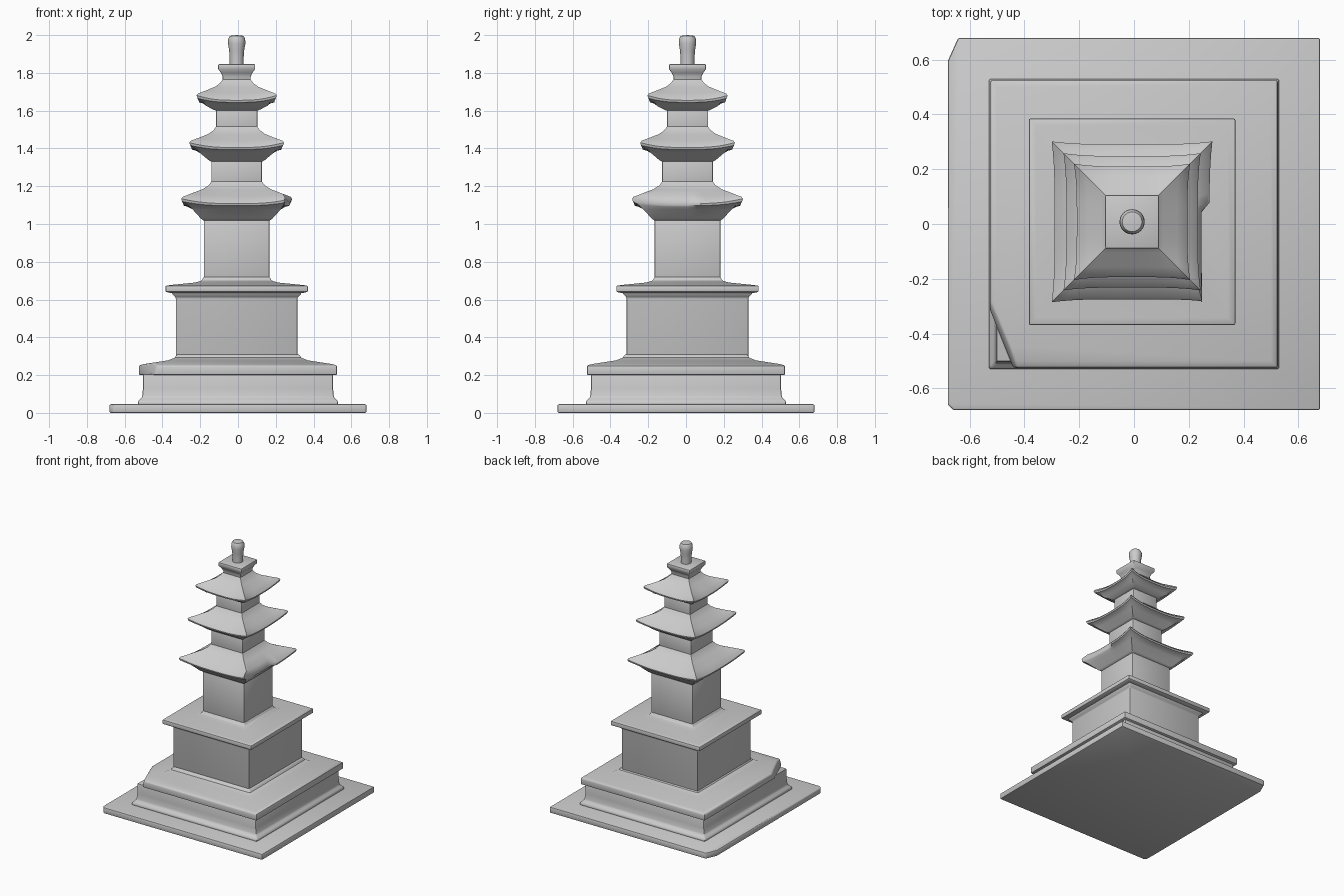
import bpy
import bmesh
import math
from mathutils import Vector, Matrix

old = bpy.data.objects.get("Cube")
if old:
    bpy.data.objects.remove(old, do_unlink=True)

stone = bpy.data.materials.new("grey stone")
stone.use_nodes = True
GREY = (0.6, 0.6, 0.6, 1)
stone.diffuse_color = GREY
stone.node_tree.nodes["Principled BSDF"].inputs["Base Color"].default_value = GREY

AXIS = (-0.007, 0.008)  # the tower sits slightly off the plinth centre


def finish(bm, name, bevel=0.0):
    bmesh.ops.recalc_face_normals(bm, faces=bm.faces[:])
    mesh = bpy.data.meshes.new(name)
    bm.to_mesh(mesh)
    bm.free()
    obj = bpy.data.objects.new(name, mesh)
    bpy.context.collection.objects.link(obj)
    mesh.materials.append(stone)
    bpy.ops.object.select_all(action='DESELECT')
    obj.select_set(True)
    bpy.context.view_layer.objects.active = obj
    if bevel:
        mod = obj.modifiers.new("worn edges", 'BEVEL')
        mod.width = bevel
        mod.segments = 2
        mod.limit_method = 'ANGLE'
        mod.angle_limit = math.radians(40)
        bpy.ops.object.modifier_apply(modifier=mod.name)
    bpy.ops.object.shade_smooth_by_angle(angle=math.radians(38))
    return obj


def loft(profile, sides=4, steps=1, centre=AXIS):
    """Stack rings of (half width, height, corner lift)."""
    bm = bmesh.new()
    rings = []
    for half, z, *lift in profile:
        up = lift[0] if lift else 0
        ring = []
        for k in range(4):
            turn = Matrix.Rotation(k * math.pi / 2, 3, 'Z')
            for i in range(steps):
                t = 2 * i / steps - 1
                reach = half + 0.4 * up * abs(t) ** 4
                p = turn @ Vector((reach * t, -reach, z + up * abs(t) ** 3))
                ring.append(bm.verts.new(p + Vector((*centre, 0))))
        rings.append(ring)
    count = len(rings[0])
    for a, b in zip(rings, rings[1:]):
        for i in range(count):
            j = (i + 1) % count
            bm.faces.new((a[i], a[j], b[j], b[i]))
    bm.faces.new(rings[0][::-1])
    bm.faces.new(rings[-1])
    return bm


def chip(bm, point, normal):
    """Break off everything on the normal's side of a plane."""
    geom = bm.verts[:] + bm.edges[:] + bm.faces[:]
    cut = bmesh.ops.bisect_plane(bm, geom=geom, plane_co=point, plane_no=normal,
                                 clear_outer=True)["geom_cut"]
    edges = [e for e in cut if isinstance(e, bmesh.types.BMEdge)]
    bmesh.ops.holes_fill(bm, edges=edges, sides=0)


# Ground slab with worn corners
slab = loft([(0.68, 0), (0.68, 0.046)], centre=(0, 0))
chip(slab, (-0.66, 0.64, 0), (-0.9, 0.4, 0))
chip(slab, (-0.67, -0.67, 0), (-1, -1, 0))
finish(slab, "ground_slab", 0.008)

# Lower base: foot moulding and wall, then a sloping cap with a broken corner
finish(loft([(0.53, 0.04), (0.53, 0.062), (0.508, 0.082), (0.503, 0.13),
             (0.503, 0.205)], centre=(0, 0)), "lower_base", 0.008)
cap = loft([(0.525, 0.2), (0.525, 0.25), (0.5, 0.258), (0.37, 0.278),
            (0.335, 0.292), (0.325, 0.31)], centre=(0, 0))
chip(cap, (-0.478, -0.41, 0.24), (-0.9, -0.36, 0.25))
finish(cap, "lower_base_cap", 0.008)

# Upper base and its cap
finish(loft([(0.322, 0.29), (0.322, 0.61), (0.34, 0.628), (0.345, 0.65)]),
       "upper_base", 0.006)
finish(loft([(0.355, 0.636), (0.377, 0.641), (0.377, 0.673), (0.35, 0.677),
             (0.22, 0.69), (0.185, 0.7), (0.175, 0.72)]),
       "upper_base_cap", 0.006)

# Storey walls: half width, bottom, top
for name, half, low, high in (("first", 0.174, 0.69, 1.04),
                              ("second", 0.134, 1.2, 1.35),
                              ("third", 0.109, 1.48, 1.62)):
    finish(loft([(half, low), (half, high)]), name + "_storey_wall", 0.006)


def roof(eave, wall, neck, z, top, drop):
    """Stepped soffit, upturned eave and concave slope."""
    span = eave - neck
    return loft([
        (wall, z - drop), (wall + 0.015, z - drop * 0.85),
        (wall + (eave - wall) * 0.55, z - 0.015),
        (eave - 0.025, z - 0.002, 0.014), (eave - 0.003, z + 0.004, 0.022),
        (eave, z + 0.015, 0.026), (eave - 0.008, z + 0.025, 0.026),
        (eave - span * 0.3, z + (top - z) * 0.42, 0.012),
        (neck + span * 0.3, z + (top - z) * 0.67, 0.003),
        (neck + 0.014, z + (top - z) * 0.85), (neck, top)], steps=16)


# First roof, with a broken eave on its left side
first = roof(0.283, 0.175, 0.134, 1.093, 1.225, 0.075)
for v in first.verts:
    if v.co.y < 0.06 and v.co.x > 0.242:
        v.co.x = 0.242 + (v.co.x - 0.242) * 0.15
finish(first, "first_roof")
finish(roof(0.24, 0.135, 0.109, 1.39, 1.515, 0.06), "second_roof")
finish(roof(0.202, 0.11, 0.074, 1.64, 1.765, 0.04), "third_roof")

# Flared block on top of the roofs
finish(loft([(0.074, 1.75), (0.074, 1.78), (0.083, 1.8), (0.098, 1.82),
             (0.098, 1.846)]), "finial_block", 0.005)

# Rounded finial, turned around the axis
bm = bmesh.new()
outline = [(0, 1.83), (0.037, 1.84), (0.037, 1.88), (0.04, 1.92), (0.046, 1.955),
           (0.045, 1.98), (0.036, 1.996), (0, 2)]
verts = [bm.verts.new((AXIS[0] + r, AXIS[1], z)) for r, z in outline]
edges = [bm.edges.new(pair) for pair in zip(verts, verts[1:])]
bmesh.ops.spin(bm, geom=verts + edges, cent=(*AXIS, 0), axis=(0, 0, 1),
               angle=math.tau, steps=24)
bmesh.ops.remove_doubles(bm, verts=bm.verts[:], dist=0.0005)
finish(bm, "finial")
